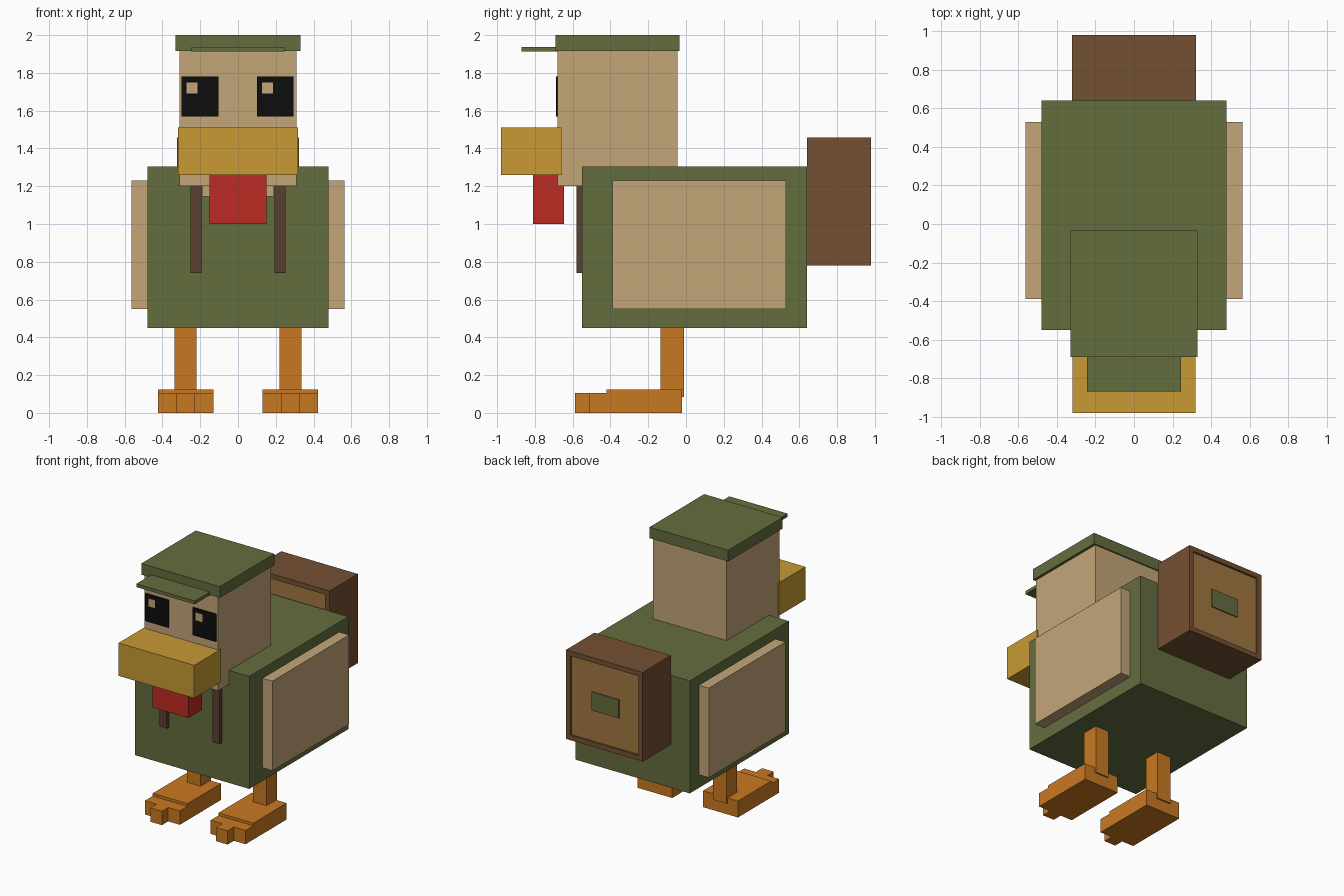
import bpy
import bmesh

if "Cube" in bpy.data.objects:
    bpy.data.objects.remove(bpy.data.objects["Cube"])


def linear(c):
    c /= 255
    return c / 12.92 if c <= 0.04045 else ((c + 0.055) / 1.055) ** 2.4


def material(name, r, g, b):
    m = bpy.data.materials.new(name)
    m.diffuse_color = (linear(r), linear(g), linear(b), 1)
    m.use_nodes = True
    m.node_tree.nodes["Principled BSDF"].inputs["Base Color"].default_value = m.diffuse_color
    return m


GREEN = material("olive green", 100, 109, 63)
TAN = material("tan", 196, 166, 121)
BLACK = material("black", 13, 13, 13)
YELLOW = material("mustard yellow", 200, 154, 52)
RED = material("red", 190, 44, 36)
ORANGE = material("orange", 201, 121, 33)
BROWN = material("brown", 116, 80, 50)
DARK = material("dark brown", 90, 64, 47)
PANEL = material("light brown", 160, 119, 65)


def box(name, xs, ys, zs, mat):
    """Box spanning the given ranges on each axis."""
    bm = bmesh.new()
    bmesh.ops.create_cube(bm, size=1)
    for v in bm.verts:
        v.co = [r[0] if c < 0 else r[1] for c, r in zip(v.co, (xs, ys, zs))]
    mesh = bpy.data.meshes.new(name)
    bm.to_mesh(mesh)
    bm.free()
    mesh.materials.append(mat)
    ob = bpy.data.objects.new(name, mesh)
    bpy.context.collection.objects.link(ob)
    return ob


def pair(name, xs, ys, zs, mat):
    """Box on the right and its mirror image on the left."""
    box(name + "_right", xs, ys, zs, mat)
    box(name + "_left", (-xs[1], -xs[0]), ys, zs, mat)


# Body and wings
box("body", (-.48, .48), (-.55, .64), (.45, 1.305), GREEN)
pair("wing", (.48, .563), (-.39, .53), (.55, 1.23), TAN)
box("neck_patch", (-.19, .19), (-.565, -.55), (1.145, 1.25), TAN)

# Head, cap and brim
box("head", (-.31, .31), (-.68, -.045), (1.2, 1.92), TAN)
box("cap", (-.33, .33), (-.69, -.035), (1.915, 2), GREEN)
box("cap_brim", (-.245, .245), (-.87, -.68), (1.912, 1.937), GREEN)

# Eyes with a highlight in the same corner of each
for side, x in (("left", -.299), ("right", .1)):
    box("eye_" + side, (x, x + .195), (-.688, -.68), (1.57, 1.78), BLACK)
    box("eye_highlight_" + side, (x + .027, x + .084), (-.689, -.681),
        (1.69, 1.75), TAN)

# Beak and wattle
box("beak", (-.318, .318), (-.98, -.66), (1.26, 1.51), YELLOW)
box("wattle", (-.152, .15), (-.81, -.645), (1, 1.26), RED)

# Straps on the chest
pair("strap", (.193, .252), (-.58, -.55), (.74, 1.25), DARK)

# Legs and feet with a protruding middle toe
pair("leg", (.22, .335), (-.135, -.01), (.085, .45), ORANGE)
pair("foot", (.13, .423), (-.42, -.02), (0, .125), ORANGE)
pair("toe_slab", (.13, .423), (-.513, -.42), (0, .105), ORANGE)
pair("middle_toe", (.228, .325), (-.588, -.513), (0, .105), ORANGE)

# Backpack with recessed panels on its front and back
pack = box("backpack", (-.322, .322), (.64, .98), (.78, 1.457), BROWN)
pack.data.materials.append(PANEL)
bm = bmesh.new()
bm.from_mesh(pack.data)
bm.normal_update()
faces = [f for f in bm.faces if abs(f.normal.y) > .9]
bmesh.ops.inset_individual(bm, faces=faces, thickness=.052, depth=0)
bmesh.ops.inset_individual(bm, faces=faces, thickness=0, depth=-.015)
for f in faces:
    f.material_index = 1
bmesh.ops.remove_doubles(bm, verts=bm.verts, dist=.0001)
bm.to_mesh(pack.data)
bm.free()
box("backpack_badge", (-.115, .115), (.96, .973), (1.05, 1.19), GREEN)
